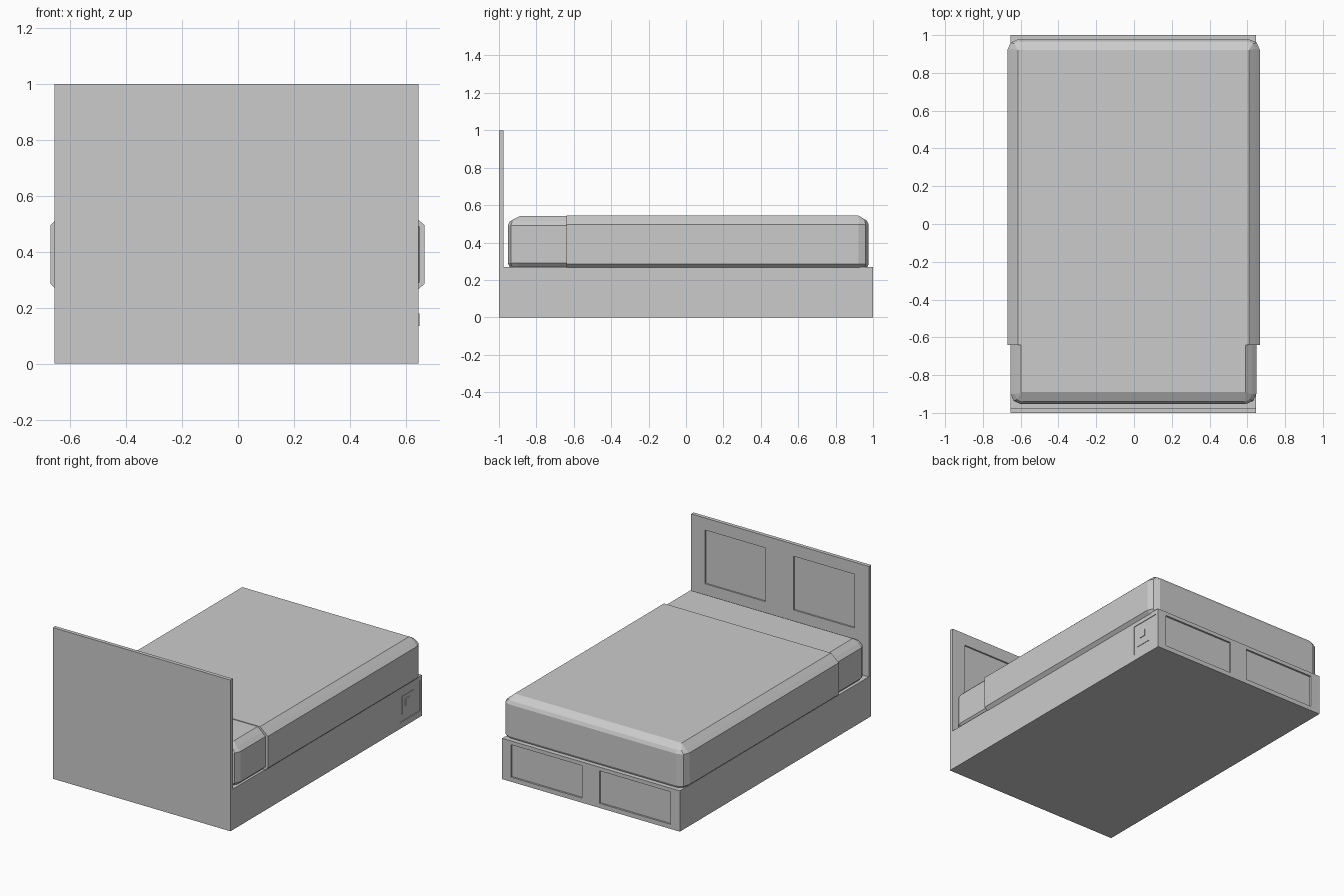
import bpy, bmesh
from mathutils import Vector

if "Cube" in bpy.data.objects:
    bpy.data.objects.remove(bpy.data.objects["Cube"])


def finish(name, bm):
    bmesh.ops.recalc_face_normals(bm, faces=bm.faces)
    me = bpy.data.meshes.new(name)
    bm.to_mesh(me)
    bm.free()
    ob = bpy.data.objects.new(name, me)
    bpy.context.collection.objects.link(ob)
    return ob


def box(name, x0, x1, y0, y1, z0, z1):
    bm = bmesh.new()
    bmesh.ops.create_cube(bm, size=1)
    for v in bm.verts:
        v.co = Vector(((x0 + x1) / 2 + v.co.x * (x1 - x0),
                       (y0 + y1) / 2 + v.co.y * (y1 - y0),
                       (z0 + z1) / 2 + v.co.z * (z1 - z0)))
    return finish(name, bm)


def carve(ob, *bounds):
    """Cut a shallow box-shaped recess out of an object."""
    cutter = box("recess_cutter", *bounds)
    cutter.hide_render = True
    mod = ob.modifiers.new("recess", 'BOOLEAN')
    mod.operation = 'DIFFERENCE'
    mod.solver = 'EXACT'
    mod.object = cutter
    bpy.context.view_layer.objects.active = ob
    bpy.ops.object.modifier_apply(modifier=mod.name)
    bpy.data.objects.remove(cutter)


def cushion(name, cx, cy, rings, cut_y=None):
    """Loft soft-cornered rectangles: (z, half width, half length, corner)."""
    bm = bmesh.new()
    loops = []
    for z, hx, hy, c in rings:
        corner = [(hx, hy - c), (hx - 0.3 * c, hy - 0.3 * c), (hx - c, hy)]
        pts = []
        for sx, sy in ((1, 1), (-1, 1), (-1, -1), (1, -1)):
            order = corner if sx * sy > 0 else corner[::-1]
            pts += [(cx + sx * x, cy + sy * y, z) for x, y in order]
        loops.append([bm.verts.new(p) for p in pts])
    n = len(loops[0])
    for a, b in zip(loops, loops[1:]):
        for i in range(n):
            j = (i + 1) % n
            bm.faces.new((a[i], a[j], b[j], b[i]))
    bm.faces.new(loops[0][::-1])
    bm.faces.new(loops[-1])
    bmesh.ops.remove_doubles(bm, verts=bm.verts, dist=1e-5)
    if cut_y is not None:
        res = bmesh.ops.bisect_plane(
            bm, geom=bm.verts[:] + bm.edges[:] + bm.faces[:],
            plane_co=(0, cut_y, 0), plane_no=(0, -1, 0), clear_outer=True)
        edges = [g for g in res["geom_cut"] if isinstance(g, bmesh.types.BMEdge)]
        bmesh.ops.holes_fill(bm, edges=edges)
    return finish(name, bm)


X0, X1 = -0.655, 0.645

# Bed base with two foot panels and a side recess
base = box("bed_base", X0, X1, -0.975, 1.0, 0, 0.27)
for x0, x1 in ((0.06, 0.58), (-0.587, -0.067)):
    carve(base, x0, x1, 0.988, 1.1, 0.03, 0.245)
carve(base, X1 - 0.004, X1 + 0.1, 0.77, 0.98, 0.04, 0.24)

# Headboard with two recessed panels facing the mattress
headboard = box("headboard", X0, X1, -1.0, -0.975, 0, 1.0)
for x0, x1 in ((0.10, 0.545), (-0.55, -0.105)):
    carve(headboard, x0, x1, -0.985, -0.9, 0.565, 0.92)

# Plain catch plate and knob in the side recess
box("side_catch_plate", X1 - 0.01, X1 - 0.001, 0.80, 0.915, 0.085, 0.205)
box("side_catch_knob", X1 - 0.01, X1 + 0.003, 0.828, 0.875, 0.135, 0.18)

# Mattress, its underside sunk into the base
cushion("mattress", -0.003, -0.003, [
    (0.245, 0.594, 0.887, 0), (0.265, 0.627, 0.938, 0.04),
    (0.29, 0.651, 0.95, 0.055), (0.49, 0.651, 0.95, 0.055),
    (0.514, 0.627, 0.938, 0.04), (0.541, 0.594, 0.887, 0)])

# Blanket over the mattress, ending short of the headboard
cushion("blanket", -0.002, 0, [
    (0.235, 0.611, 0.92, 0), (0.263, 0.644, 0.967, 0.04),
    (0.285, 0.668, 0.977, 0.055), (0.495, 0.668, 0.977, 0.055),
    (0.517, 0.644, 0.967, 0.04), (0.545, 0.611, 0.92, 0)], cut_y=-0.64)
